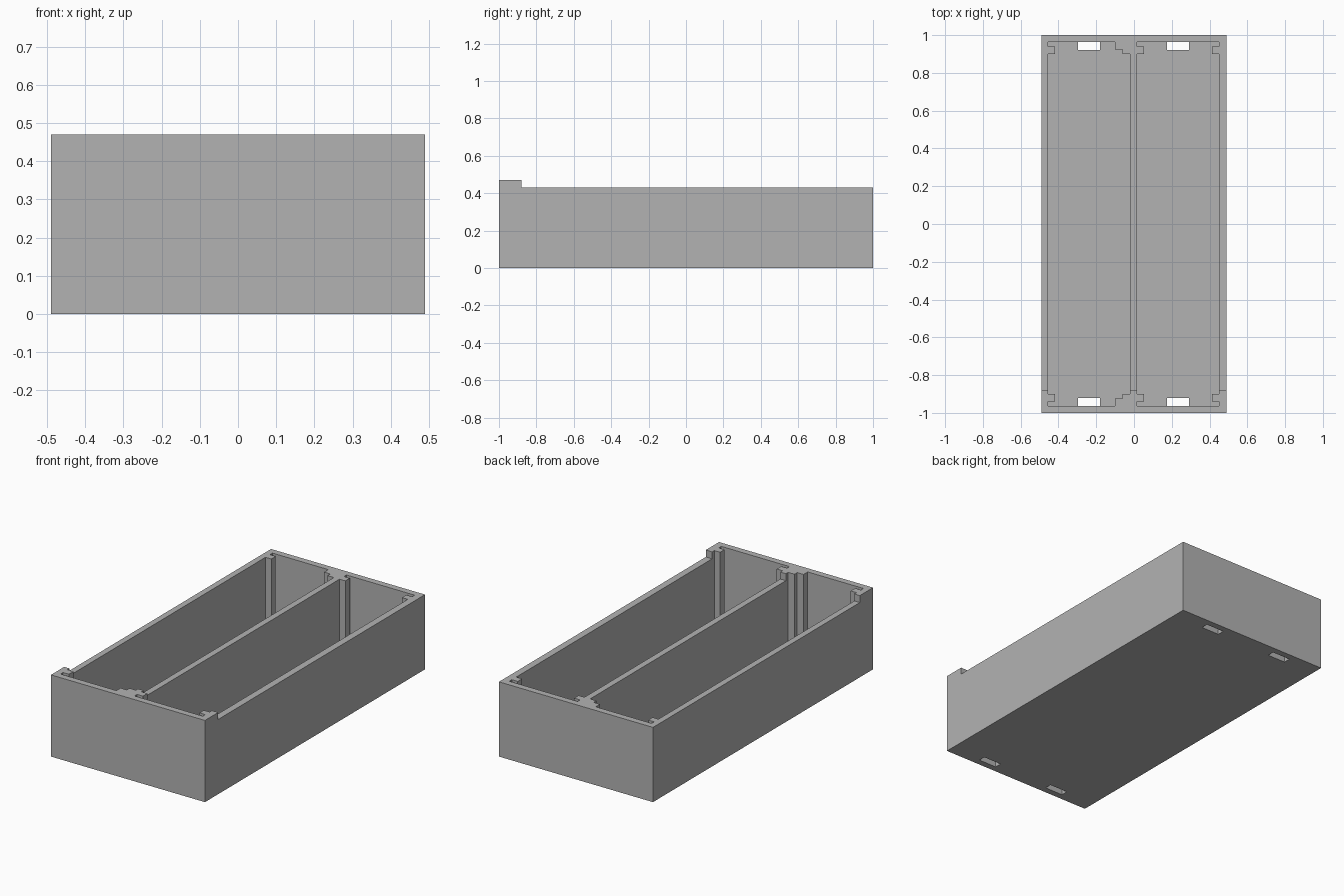
import bpy, bmesh
from mathutils import Vector

if "Cube" in bpy.data.objects:
    bpy.data.objects.remove(bpy.data.objects["Cube"], do_unlink=True)

HALF_W, HALF_L = 0.49, 1.0
RIM, FRONT_RIM, STEP_Y = 0.43, 0.47, -0.88
FLOOR = 0.04
END, GROOVE, TAB = 0.963, 0.94, 0.90      # inner end wall, groove edge, tab edge
TAB_W = 0.037

grey = bpy.data.materials.new("mid grey")
grey.use_nodes = True
colour = (0.45, 0.45, 0.45, 1)
grey.diffuse_color = colour
grey.node_tree.nodes["Principled BSDF"].inputs["Base Color"].default_value = colour


def prism(name, points, direction):
    """Extrude a closed outline of 3D points along a direction."""
    bm = bmesh.new()
    face = bm.faces.new([bm.verts.new(p) for p in points])
    top = bmesh.ops.extrude_face_region(bm, geom=[face], use_keep_orig=True)
    verts = [g for g in top["geom"] if isinstance(g, bmesh.types.BMVert)]
    bmesh.ops.translate(bm, verts=verts, vec=Vector(direction))
    bmesh.ops.recalc_face_normals(bm, faces=bm.faces)
    mesh = bpy.data.meshes.new(name)
    bm.to_mesh(mesh)
    bm.free()
    mesh.materials.append(grey)
    obj = bpy.data.objects.new(name, mesh)
    bpy.context.collection.objects.link(obj)
    return obj


def cut(body, cutter):
    """Subtract a cutter and discard it."""
    cutter.hide_render = True
    mod = body.modifiers.new("cut", "BOOLEAN")
    mod.operation, mod.solver, mod.object = "DIFFERENCE", "EXACT", cutter
    bpy.context.view_layer.objects.active = body
    bpy.ops.object.modifier_apply(modifier=mod.name)
    bpy.data.objects.remove(cutter, do_unlink=True)


def grooved(x, side):
    """Corner with a tab that forms a groove against the end wall."""
    return [(x, TAB), (x + side * TAB_W, TAB), (x + side * TAB_W, GROOVE),
            (x, GROOVE), (x, END)]


def pocket(name, half):
    """Compartment cutter: the rear half outline mirrored to the front."""
    outline = half + [(x, -y) for x, y in reversed(half)]
    return prism(name, [(x, y, FLOOR) for x, y in outline], (0, 0, 1))


# Solid tray with the raised front rim
side = [(-HALF_L, 0), (HALF_L, 0), (HALF_L, RIM), (STEP_Y, RIM),
        (STEP_Y, FRONT_RIM), (-HALF_L, FRONT_RIM)]
tray = prism("divided_tray", [(-HALF_W, y, z) for y, z in side], (2 * HALF_W, 0, 0))

# Two compartments, leaving the divider, corner tabs and stepped corners
stepped = [(-0.10, END), (-0.10, 0.925), (-0.06, 0.925), (-0.06, TAB), (-0.02, TAB)]
cut(tray, pocket("right_compartment", grooved(-0.455, 1) + stepped))
cut(tray, pocket("left_compartment",
                 grooved(0.016, 1) + grooved(0.45, -1)[::-1]))

# Slots through the floor at both ends of each compartment
for x0, x1 in ((-0.296, -0.18), (0.175, 0.29)):
    for end in (-1, 1):
        y0, y1 = end * 0.922, end * END
        corners = [(x0, y0, -0.1), (x1, y0, -0.1), (x1, y1, -0.1), (x0, y1, -0.1)]
        cut(tray, prism("floor_slot", corners, (0, 0, 0.2)))
